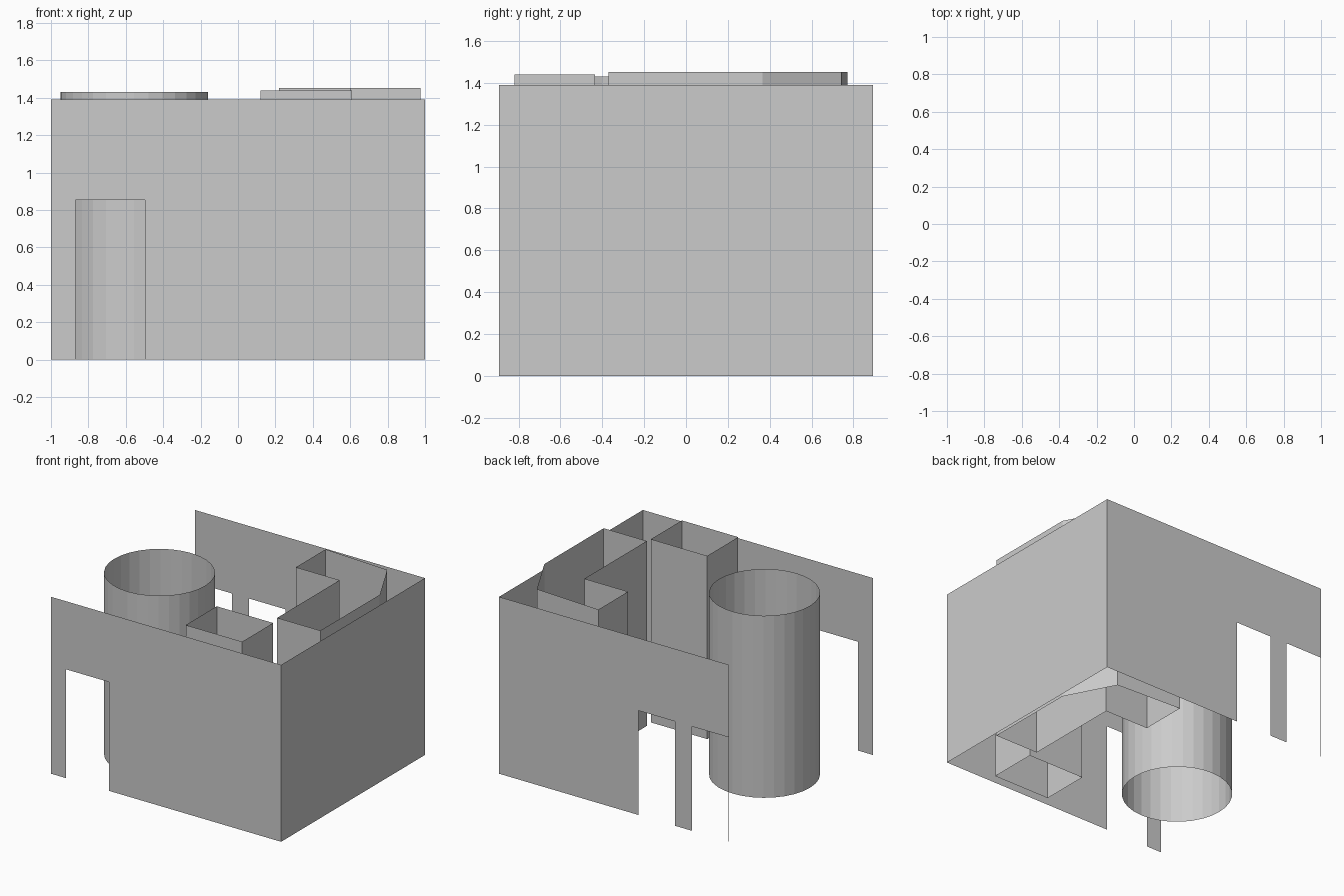
import bpy, math

if "Cube" in bpy.data.objects:
    bpy.data.objects.remove(bpy.data.objects["Cube"])

W, D, H = 1.0, 0.893, 1.39   # half width, half depth, wall height


def mesh_object(name, verts, faces):
    me = bpy.data.meshes.new(name)
    me.from_pydata(verts, [], faces)
    me.update()
    ob = bpy.data.objects.new(name, me)
    bpy.context.collection.objects.link(ob)
    return ob


def wall(name, outline, y):
    """Sheet wall at a given y from an (x, z) outline, doorways included."""
    return mesh_object(name, [(x, y, z) for x, z in outline], [range(len(outline))])


def shaft(name, plan, top):
    """Open-ended vertical tube standing on the ground, from an (x, y) plan."""
    n = len(plan)
    verts = [(x, y, z) for z in (0, top) for x, y in plan]
    faces = [(i, (i + 1) % n, (i + 1) % n + n, i + n) for i in range(n)]
    return mesh_object(name, verts, faces)


# Outer walls: front with one doorway, back with two, solid right side, open left
wall("front_wall", [(-W, 0), (-0.87, 0), (-0.87, 0.855), (-0.497, 0.855),
                    (-0.497, 0), (W, 0), (W, H), (-W, H)], -D)
wall("back_wall", [(W, 0), (W, H), (-W, H), (-W, 0), (-0.994, 0),
                   (-0.994, 0.82), (-0.677, 0.82), (-0.677, 0), (-0.528, 0),
                   (-0.528, 0.82), (-0.214, 0.82), (-0.214, 0)], D)
mesh_object("right_wall", [(W, -D, 0), (W, D, 0), (W, D, H), (W, -D, H)],
            [(0, 1, 2, 3)])

# Round shaft
N, R = 32, 0.395
shaft("round_shaft", [(-0.555 + R * math.cos(2 * math.pi * i / N),
                       -0.182 + R * math.sin(2 * math.pi * i / N))
                      for i in range(N)], 1.43)

# Square shaft
shaft("square_shaft", [(0.12, -0.82), (0.61, -0.82), (0.61, -0.435), (0.12, -0.435)], 1.44)

# L-shaped shaft with a slanted corner
shaft("corner_shaft", [(0.6, -0.37), (0.975, -0.37), (0.975, 0.366), (0.777, 0.743),
                       (0.22, 0.773), (0.22, 0.405), (0.6, 0.405)], 1.453)
